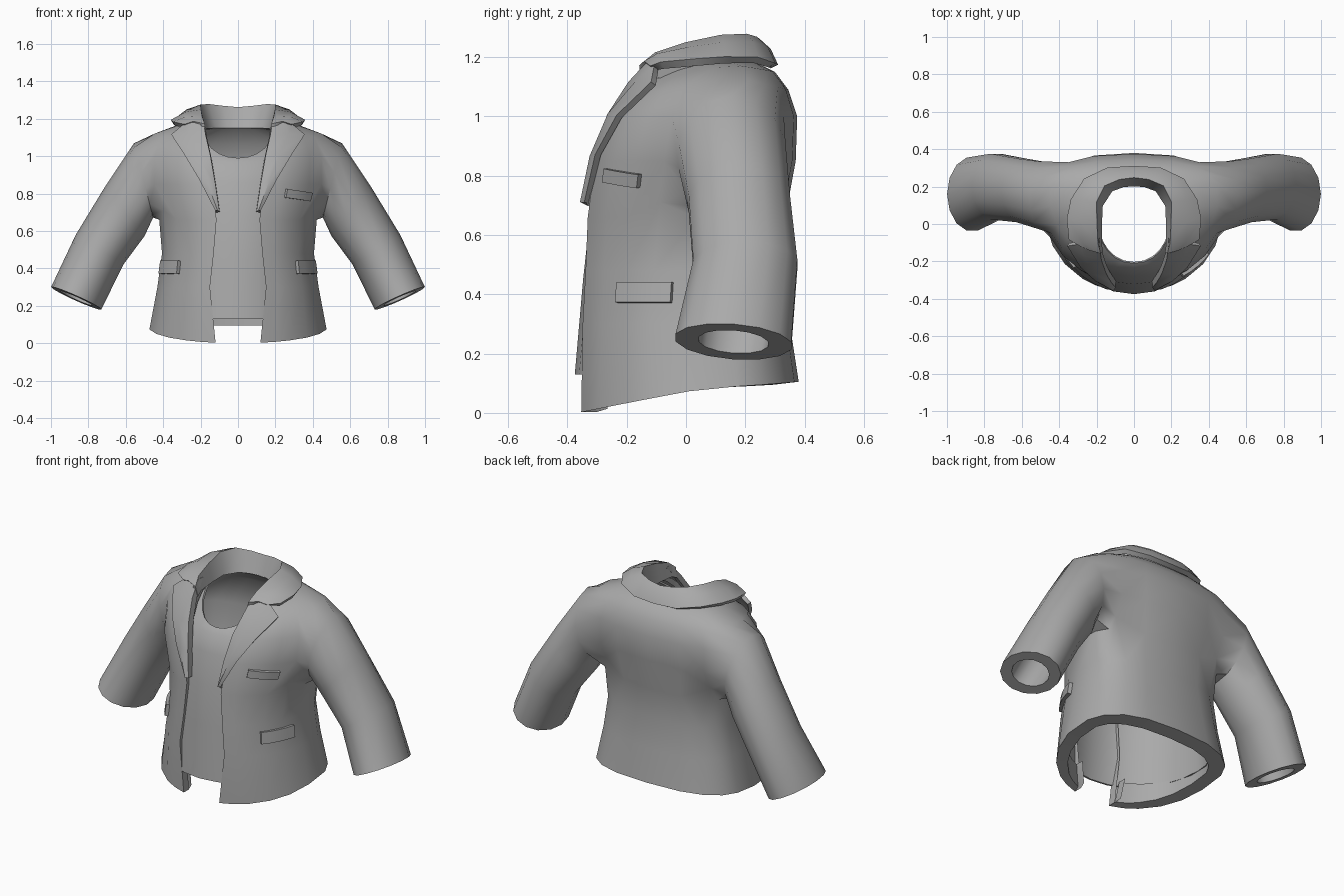
import bpy, bmesh
from math import sin, cos, acos, radians, degrees, pi
from mathutils import Vector

cube = bpy.data.objects.get("Cube")
if cube:
    bpy.data.objects.remove(cube, do_unlink=True)

cloth = bpy.data.materials.new("grey cloth")
cloth.use_nodes = True
GREY = (0.4, 0.4, 0.4, 1)
cloth.diffuse_color = GREY
cloth.node_tree.nodes["Principled BSDF"].inputs["Base Color"].default_value = GREY
FRONT_POWER, BACK_POWER = 0.95, 0.76


def power(v, p):
    return max(v, 0) ** p


def section(row, t, grow=0):
    """Point at angle t (-90 front, 0 side, 90 back) on one body section."""
    w, yf, yb, cy, zf, zs, zb, _ = row
    s, c = sin(radians(t)), cos(radians(t))
    p = FRONT_POWER if t < 0 else BACK_POWER
    x = (w + grow) * power(c, p)
    if t < 0:
        return Vector((x, cy - (cy - yf + grow) * power(-s, p), zs + (zf - zs) * -s))
    return Vector((x, cy + (yb - cy + grow) * power(s, p), zs + (zb - zs) * s))


def front_angle(row):
    return -degrees(acos(min(1, (row[7] / row[0]) ** (1 / FRONT_POWER))))


def add_grid(bm, points, skip=()):
    grid = [[bm.verts.new(p) for p in line] for line in points]
    for r in range(len(grid) - 1):
        for c in range(len(grid[0]) - 1):
            if (r, c) not in skip:
                bm.faces.new((grid[r][c], grid[r][c + 1], grid[r + 1][c + 1], grid[r + 1][c]))
    return grid


def finish(name, bm, mirror=True, thick=0, offset=-1):
    bmesh.ops.recalc_face_normals(bm, faces=bm.faces)
    mesh = bpy.data.meshes.new(name)
    bm.to_mesh(mesh)
    bm.free()
    ob = bpy.data.objects.new(name, mesh)
    bpy.context.collection.objects.link(ob)
    mesh.materials.append(cloth)
    bpy.ops.object.select_all(action='DESELECT')
    ob.select_set(True)
    bpy.context.view_layer.objects.active = ob
    if mirror:
        mod = ob.modifiers.new("mirror", 'MIRROR')
        mod.merge_threshold = 0.002
        bpy.ops.object.modifier_apply(modifier=mod.name)
    if thick:
        mod = ob.modifiers.new("thickness", 'SOLIDIFY')
        mod.thickness = thick
        mod.offset = offset
        bpy.ops.object.modifier_apply(modifier=mod.name)
    bpy.ops.object.shade_smooth_by_angle(angle=radians(45))
    return ob


# Jacket sections: half width, front y, back y, side y, front z, side z, back z, opening x
JACKET = [
    (.395, -.33, .295, .08, .14, .14, .14, .15),
    (.395, -.335, .295, .08, .01, .085, .095, .13),
    (.478, -.365, .38, .08, 0, .085, .105, .12),
    (.435, -.372, .35, .08, .30, .30, .30, .15),
    (.41, -.358, .325, .09, .48, .48, .48, .13),
    (.425, -.345, .335, .10, .66, .66, .66, .115),
    (.49, -.32, .37, .12, .85, .85, .85, .135),
    (.49, -.272, .375, .13, .99, 1.0, 1.0, .16),
    (.45, -.21, .345, .15, 1.06, 1.13, 1.09, .18),
    (.32, -.18, .30, .14, 1.10, 1.175, 1.15, .185),
    (.21, -.16, .24, .10, 1.13, 1.185, 1.18, .185),
]
FRONT_EDGE, BACK_EDGE, LOW, HIGH = 5, 9, 5, 8   # armhole columns and rows

body = []
for row in JACKET:
    t0 = front_angle(row)
    angles = [t0 + f * (-25 - t0) for f in (0, .2, .4, .7, 1)] + [-8, 12, 30, 50, 70, 90]
    line = [section(row, t) for t in angles]
    line[-1].x = 0
    body.append([line[0] + Vector((0, .05, 0))] + line)   # turned-in front edge
# Round the lower corners of the armhole
body[LOW][FRONT_EDGE] += Vector((.01, .01, .05))
body[LOW][BACK_EDGE] = section(JACKET[LOW], 40) + Vector((.01, 0, .075))

bm = bmesh.new()
hole = {(r, c) for r in range(LOW, HIGH) for c in range(FRONT_EDGE, BACK_EDGE)}
g = add_grid(bm, body, hole)

# Sleeve grown out of the armhole loop
loop = [g[LOW][c] for c in range(FRONT_EDGE, BACK_EDGE + 1)]
loop += [g[r][BACK_EDGE] for r in range(LOW + 1, HIGH + 1)]
loop += [g[HIGH][c] for c in range(BACK_EDGE - 1, FRONT_EDGE - 1, -1)]
loop += [g[r][FRONT_EDGE] for r in range(HIGH - 1, LOW, -1)]
# centre, outward direction in x and z, radius, depth radius, forward tilt
SLEEVE = [
    ((.505, .155, .87), (.24, .93), .205, .185, 0),
    ((.605, .18, .705), (.21, .27), .17, .175, 0),
    ((.74, .20, .50), (.26, .16), .15, .18, 0),
    ((.865, .16, .24), (.27, .12), .147, .20, .07),
    ((.865, .16, .24), (.27, .12), .095, .12, .07),
    ((.74, .20, .50), (.26, .16), .11, .13, 0),
    ((.605, .185, .705), (.21, .27), .13, .14, 0),
]
n = len(loop)
for centre, out, radius, depth, tilt in SLEEVE:
    up = Vector((out[0], 0, out[1])).normalized()
    across = Vector((0, 1, -tilt)) * depth
    ring = []
    for k in range(n):
        a = -pi / 2 + (k - 2) * 2 * pi / n
        ring.append(bm.verts.new(Vector(centre) + up * radius * sin(a) + across * cos(a)))
    for k in range(n):
        j = (k + 1) % n
        bm.faces.new((loop[k], loop[j], ring[j], ring[k]))
    loop = ring
finish("jacket", bm)

# Shirt lining the jacket, open at neck and hem
SHIRT = [
    (.40, -.375, .31, .08, .13, .13, .13, 0),
    (.39, -.347, .30, .08, .45, .45, .45, 0),
    (.40, -.322, .31, .10, .68, .68, .68, 0),
    (.45, -.28, .335, .12, .86, .88, .88, 0),
    (.37, -.243, .30, .11, .965, 1.08, 1.07, 0),
    (.195, -.21, .21, .02, .99, 1.165, 1.16, 0),
]
shirt = []
for row in SHIRT:
    line = [section(row, -90 + 15 * i) for i in range(13)]
    line[0].x = line[-1].x = 0
    shirt.append(line)
bm = bmesh.new()
add_grid(bm, shirt)
finish("shirt", bm, thick=.012)

# Lapels: fold edge and outer edge, rising to the notch
FOLD = [(.108, -.335, .70), (.13, -.308, .85), (.155, -.26, 1.0), (.18, -.188, 1.11), (.195, -.11, 1.195)]
OUTER = [(.115, -.335, .71), (.20, -.297, .87), (.28, -.225, 1.0), (.352, -.11, 1.11), (.285, -.10, 1.165)]
bm = bmesh.new()
lapel = []
for a, b in zip(FOLD, OUTER):
    a, b = Vector(a), Vector(b)
    mid = (a + b) / 2 + Vector((0, -.012, .004))
    lapel.append([a + Vector((0, .035, 0)), a, mid, b])
add_grid(bm, lapel)
finish("lapels", bm, thick=.022, offset=0)

# Collar: inside of the stand, crest and fallen outer edge, front to back
INSIDE = [(.18, -.15, 1.11), (.185, -.11, 1.13), (.185, 0, 1.14), (.18, .10, 1.145),
          (.125, .185, 1.145), (.06, .21, 1.145), (0, .215, 1.145)]
CREST = [(.19, -.155, 1.165), (.20, -.10, 1.205), (.205, 0, 1.238), (.205, .12, 1.262),
         (.16, .205, 1.265), (.08, .24, 1.255), (0, .25, 1.248)]
EDGE = [(.28, -.11, 1.163), (.342, -.08, 1.172), (.352, .03, 1.182), (.33, .13, 1.19),
        (.26, .235, 1.19), (.14, .29, 1.172), (0, .298, 1.168)]
bm = bmesh.new()
collar = []
for i, c, e in zip(INSIDE, CREST, EDGE):
    c, e = Vector(c), Vector(e)
    collar.append([Vector(i), c, c.lerp(e, .5) + Vector((0, 0, .012)), e])
add_grid(bm, collar)
finish("collar", bm, thick=.028, offset=0)


# Pocket flaps lying on the jacket surface
def pocket(name, v0, v1, t0, t1, drop, mirror):
    points = []
    for v in (v0, v1):
        line = []
        for k in range(5):
            u = v - drop * k / 4
            i = int(u)
            row = [a + (b - a) * (u - i) for a, b in zip(JACKET[i], JACKET[i + 1])]
            line.append(section(row, t0 + (t1 - t0) * k / 4, .006))
        points.append(line)
    bm = bmesh.new()
    add_grid(bm, points)
    finish(name, bm, mirror, .022, 0)


pocket("hip_pockets", 3.4, 3.78, -43, -16, 0, True)
pocket("breast_pocket", 5.62, 5.86, -59, -36, .1, False)
